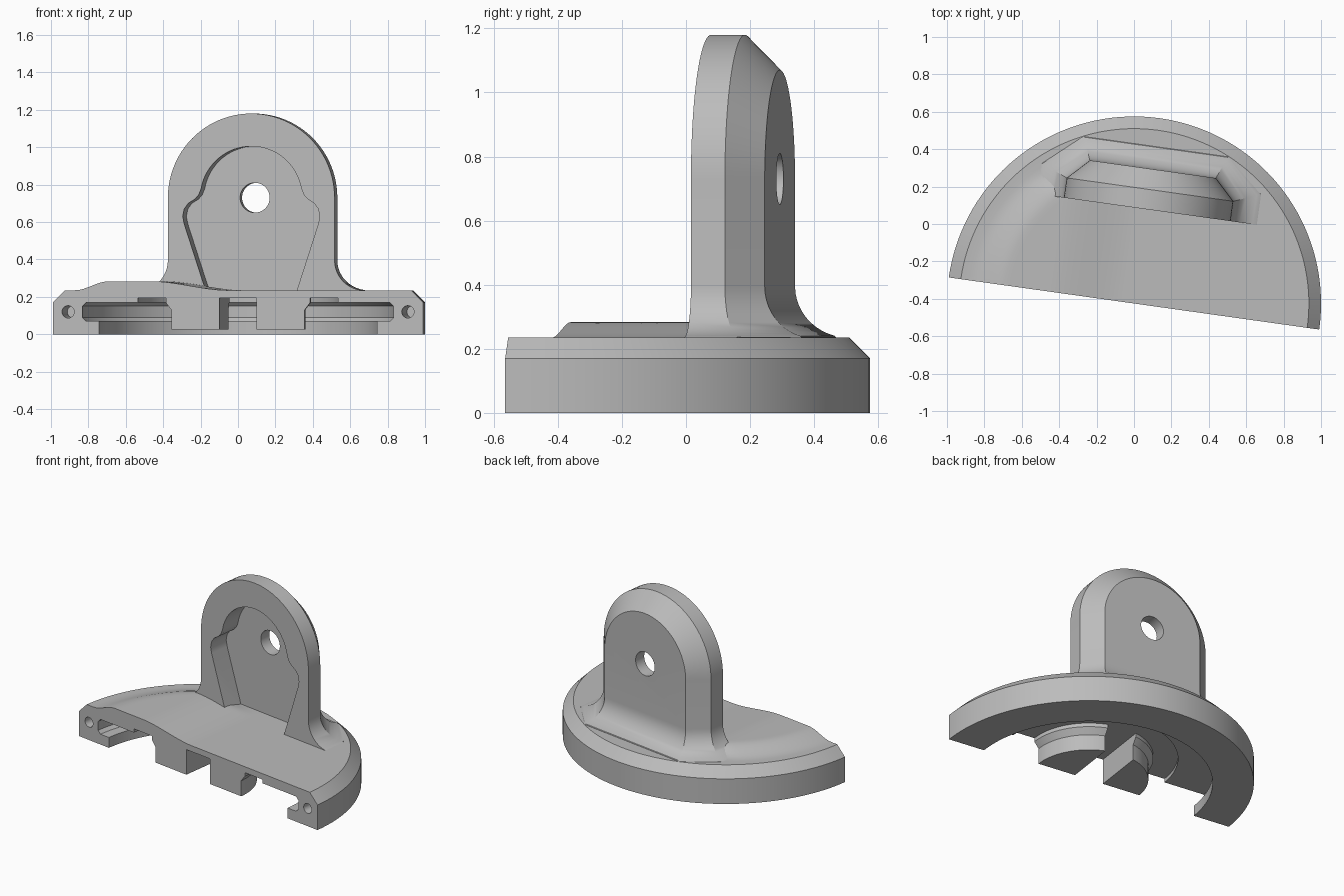
import bpy, bmesh, math
from mathutils import Vector

if "Cube" in bpy.data.objects:
    bpy.data.objects.remove(bpy.data.objects["Cube"])

grey = bpy.data.materials.new("plain grey")
grey.diffuse_color = (0.5, 0.5, 0.5, 1)
grey.use_nodes = True
grey.node_tree.nodes["Principled BSDF"].inputs["Base Color"].default_value = grey.diffuse_color
TURN, SHIFT = math.radians(-8), (0, -0.425, 0)   # pose of the half disc


def finish(name, bm):
    """Turn a bmesh into a placed, named object."""
    bmesh.ops.remove_doubles(bm, verts=bm.verts, dist=1e-5)
    bmesh.ops.recalc_face_normals(bm, faces=bm.faces)
    me = bpy.data.meshes.new(name)
    bm.to_mesh(me)
    bm.free()
    ob = bpy.data.objects.new(name, me)
    bpy.context.collection.objects.link(ob)
    me.materials.append(grey)
    ob.location, ob.rotation_euler = SHIFT, (0, 0, TURN)
    return ob


def skin(bm, rows, closed):
    """Bridge successive rows of vertices with quads."""
    for a, b in zip(rows, rows[1:]):
        n = len(a)
        for i in range(n if closed else n - 1):
            j = (i + 1) % n
            quad = [a[i], a[j], b[j], b[i]]
            if len({tuple(round(c, 5) for c in v.co) for v in quad}) > 2:
                bm.faces.new(quad)


def half_turn(name, profile, steps=72, lift=None):
    """Revolve a closed (radius, z) profile through 180 degrees."""
    bm = bmesh.new()
    rows = []
    for k in range(steps + 1):
        a = math.pi * k / steps
        row = []
        for r, z in profile:
            u, v = r * math.cos(a), r * math.sin(a)
            row.append(bm.verts.new((u, v, z + (lift(u, v, z) if lift else 0))))
        rows.append(row)
    skin(bm, rows, True)
    bm.faces.new(rows[0])
    bm.faces.new(rows[-1][::-1])
    return finish(name, bm)


def prism(name, outline, v0, v1):
    """Extrude a (u, z) outline from v0 to v1."""
    bm = bmesh.new()
    rows = [[bm.verts.new((u, v, z)) for u, z in outline] for v in (v0, v1)]
    skin(bm, rows, True)
    bm.faces.new(rows[0])
    bm.faces.new(rows[1][::-1])
    return finish(name, bm)


def circle(u, z, r, n=40):
    return [(u + r * math.cos(2 * math.pi * i / n), z + r * math.sin(2 * math.pi * i / n))
            for i in range(n)]


def cut(ob, cutter):
    cutter.hide_render = True
    m = ob.modifiers.new("cut", 'BOOLEAN')
    m.operation, m.solver, m.object = 'DIFFERENCE', 'EXACT', cutter
    bpy.context.view_layer.update()
    bpy.context.view_layer.objects.active = ob
    bpy.ops.object.modifier_apply(modifier=m.name)
    bpy.data.objects.remove(cutter)


def smooth(t):
    t = min(max(t, 0), 1)
    return t * t * (3 - 2 * t)


# Base: half disc with bevelled rim, undercut groove and a soft swell on top
def swell(u, v, z):
    if z < 0.2349:
        return 0
    r = math.hypot(u, v)
    return 0.048 * smooth((0.88 - r) / 0.18) * smooth((-u - 0.05) / 0.42) * smooth((0.66 - v) / 0.12)


top_rings = [(0.935 * (1 - i / 36), 0.235) for i in range(37)]
base = half_turn("base", [(0, 0.195), (0.54, 0.195), (0.54, 0.17), (0.82, 0.17), (0.84, 0.15),
                          (0.84, 0.09), (0.82, 0.07), (0.75, 0.07), (0.75, 0), (1, 0),
                          (1, 0.17)] + top_rings, lift=swell)
for side in (-1, 1):
    cut(base, prism("bore", circle(side * 0.917, 0.12, 0.033, 24), -0.05, 0.2))

# Hub under the base, split into two tabs by a slot
hub = half_turn("split_hub", [(0, 0.025), (0.36, 0.025), (0.36, 0.13), (0.39, 0.17),
                              (0.39, 0.2), (0, 0.2)], 48)
cut(hub, prism("slot", [(-0.1, 0), (0.1, 0), (0.1, 0.3), (-0.1, 0.3)], -0.1, 0.6))

# Upright lug: rounded plate with a back chamfer on a flared foot
FRONT, MID, BACK, W, CH = 0.508, 0.615, 0.725, 0.45, 0.11
AXIS, FOOT, FLARE = 0.73, 0.395, 0.16
bm = bmesh.new()
rows = []
for v, w in ((FRONT, W), (MID, W), (BACK, W - CH)):
    arc = [(w * math.cos(math.pi * i / 48), AXIS + w * math.sin(math.pi * i / 48)) for i in range(49)]
    rows.append([bm.verts.new((u, v, z)) for u, z in [(w, FOOT)] + arc + [(-w, FOOT)]])
skin(bm, rows, False)
bm.faces.new(rows[0])
bm.faces.new(rows[-1][::-1])

rings = []
for k in range(13):
    a = math.pi / 2 * k / 12
    d, z = FLARE * (1 - math.cos(a)), FOOT - FLARE * math.sin(a)
    if k == 12:
        z -= 0.01
    t = d * math.tan(math.pi / 8)
    half = [(W + d, FRONT), (W + d, MID + t), (W - CH + t, BACK + d)]
    ring = []
    for u, v in half + [(-u, v) for u, v in half[::-1]]:
        p = Vector((u, v))
        if p.length > 0.932:          # stay inside the rim bevel
            p *= 0.932 / p.length
        ring.append(bm.verts.new((p.x, p.y, z)))
    rings.append(ring)
skin(bm, rings, True)
bm.faces.new(rings[-1])
lug = finish("lug", bm)

# Keyhole pocket in the front of the lug, then the pin hole
right = [(0.235, 0.2), (0.362, 0.59), (0.37, 0.63), (0.362, 0.67), (0.34, 0.70),
         (0.305, 0.722), (0.284, 0.745)]
dome = [(0.275 * math.cos(math.radians(a)), AXIS + 0.275 * math.sin(math.radians(a)))
        for a in range(10, 171, 5)]
pocket = right + dome + [(-u, z) for u, z in right[::-1]]
cut(lug, prism("pocket", pocket, FRONT - 0.1, FRONT + 0.14))
cut(lug, prism("pin_hole", circle(0, AXIS, 0.08), 0.4, 0.9))

for ob in (base, hub, lug):
    bpy.ops.object.select_all(action='DESELECT')
    ob.select_set(True)
    bpy.context.view_layer.objects.active = ob
    bpy.ops.object.shade_smooth_by_angle(angle=math.radians(25))
